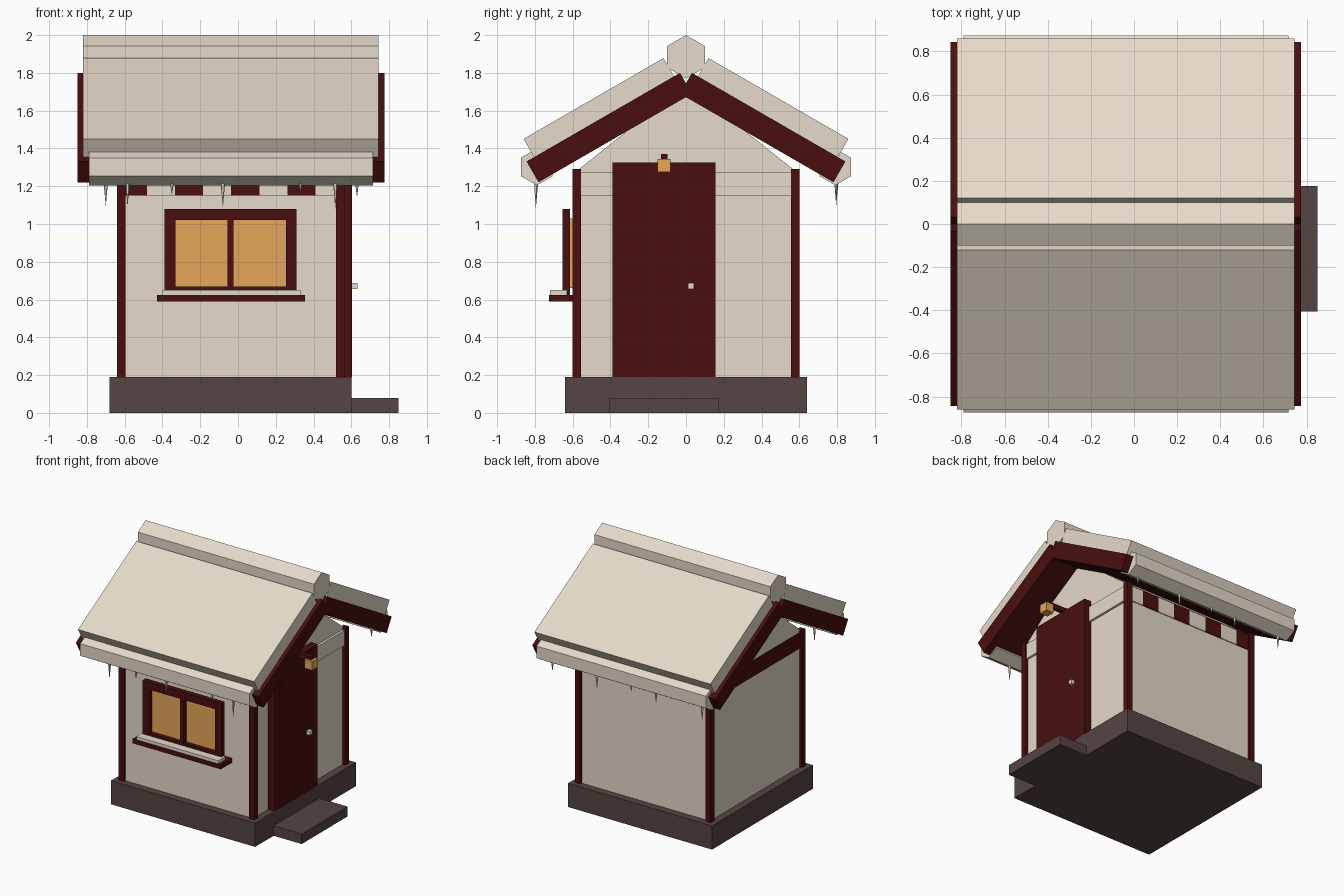
import bpy, bmesh, math
from mathutils import Vector

if "Cube" in bpy.data.objects:
    bpy.data.objects.remove(bpy.data.objects["Cube"])


def material(name, rgb):
    m = bpy.data.materials.new(name)
    m.diffuse_color = (*rgb, 1)
    m.use_nodes = True
    m.node_tree.nodes["Principled BSDF"].inputs["Base Color"].default_value = m.diffuse_color
    return m


CREAM = material("cream_snow", (0.79, 0.70, 0.59))
RED = material("dark_red", (0.068, 0.0045, 0.0045))
STONE = material("grey_brown_stone", (0.090, 0.059, 0.055))
GLOW = material("warm_amber", (0.79, 0.39, 0.10))


def finish(name, bm, mat):
    bmesh.ops.recalc_face_normals(bm, faces=bm.faces[:])
    me = bpy.data.meshes.new(name)
    bm.to_mesh(me)
    bm.free()
    me.materials.append(mat)
    ob = bpy.data.objects.new(name, me)
    bpy.context.collection.objects.link(ob)
    return ob


def prism(name, profile, x0, x1, mat):
    """Extrude a (y, z) outline along x."""
    bm = bmesh.new()
    face = bm.faces.new([bm.verts.new((x0, y, z)) for y, z in profile])
    new = bmesh.ops.extrude_face_region(bm, geom=[face])["geom"]
    bmesh.ops.translate(bm, vec=(x1 - x0, 0, 0),
                        verts=[v for v in new if isinstance(v, bmesh.types.BMVert)])
    return finish(name, bm, mat)


def box(name, x0, x1, y0, y1, z0, z1, mat):
    return prism(name, [(y0, z0), (y1, z0), (y1, z1), (y0, z1)], x0, x1, mat)


def hexagon(cy, cz, r):
    return [(cy + r * math.sin(i * math.pi / 3), cz + r * math.cos(i * math.pi / 3))
            for i in range(6)]


def slope_slab(side, start, length, low, high):
    """Rectangle lying along the 30 degree roof line; low/high are offsets off it."""
    along, up = Vector((0.866, -0.5)), Vector((0.5, 0.866))
    apex = Vector((0, 1.745))
    pts = [apex + along * s + up * t for s, t in
           ((start, low), (start + length, low), (start + length, high), (start, high))]
    return [(side * p.x, p.y) for p in pts]


# Foundation and doorstep
box("foundation", -0.68, 0.60, -0.64, 0.64, 0, 0.19, STONE)
box("doorstep", 0.58, 0.85, -0.405, 0.175, 0, 0.08, STONE)

# Walls with gables
prism("walls", [(-0.58, 0.19), (0.58, 0.19), (0.58, 1.28), (0, 1.74), (-0.58, 1.28)],
      -0.62, 0.54, CREAM)

# Corner posts
for x in (-0.64, 0.52):
    for y in (-0.60, 0.555):
        box("corner_post", x, x + 0.045, y, y + 0.045, 0.19, 1.29, RED)

# Top beam in alternating coloured segments
seg = 0.1485
for i in range(8):
    x = -0.63 + i * seg
    box("beam_segment", x, x + seg, -0.588, 0.588, 1.15, 1.272, CREAM if i % 2 else RED)

# Roof, snow layers and eave snow rolls
for side, tag in ((-1, "front"), (1, "back")):
    prism(tag + "_roof", slope_slab(side, 0, 0.938, -0.0635, 0.0635), -0.85, 0.775, RED)
    prism(tag + "_roof_snow", slope_slab(side, 0.037, 0.855, 0.0635, 0.175),
          -0.82, 0.745, CREAM)
    prism(tag + "_eave_snow", hexagon(side * 0.79, 1.302, 0.097), -0.79, 0.715, CREAM)
prism("ridge_snow", hexagon(0, 1.885, 0.115), -0.82, 0.745, CREAM)

# Icicles: (x, tip height) along each eave
icicles = {-0.795: [(-0.585, 1.09), (-0.35, 1.15), (-0.08, 1.085), (0.33, 1.165), (0.515, 1.08)],
           0.795: [(-0.70, 1.095), (-0.29, 1.13), (-0.07, 1.165), (0.235, 1.10), (0.63, 1.14)]}
for y, row in icicles.items():
    for x, tip in row:
        bm = bmesh.new()
        bmesh.ops.create_cone(bm, cap_ends=True, segments=5, radius1=0, radius2=0.014,
                              depth=1.24 - tip)
        bmesh.ops.translate(bm, verts=bm.verts[:], vec=(x, y, (1.24 + tip) / 2))
        finish("icicle", bm, CREAM)

# Window: glass, frame bars, sill and its snow
box("window_glass", -0.34, 0.27, -0.62, -0.575, 0.66, 1.03, GLOW)
for x0, x1 in ((-0.39, -0.33), (-0.055, -0.025), (0.255, 0.31)):
    box("window_upright", x0, x1, -0.655, -0.615, 0.62, 1.08, RED)
for z0, z1 in ((0.62, 0.67), (1.02, 1.08)):
    box("window_rail", -0.39, 0.31, -0.655, -0.615, z0, z1, RED)
box("window_sill", -0.43, 0.355, -0.725, -0.575, 0.59, 0.625, RED)
box("sill_snow", -0.40, 0.33, -0.72, -0.63, 0.625, 0.65, CREAM)

# Door
box("door_frame", 0.53, 0.60, -0.39, 0.155, 0.19, 1.325, RED)
box("door_panel", 0.55, 0.603, -0.33, 0.095, 0.19, 1.21, RED)
box("door_knob", 0.60, 0.632, 0.01, 0.043, 0.655, 0.687, CREAM)

# Lamp over the door
box("lamp_bracket", 0.53, 0.745, -0.133, -0.099, 1.335, 1.37, RED)
box("lamp", 0.695, 0.765, -0.151, -0.081, 1.275, 1.345, GLOW)
